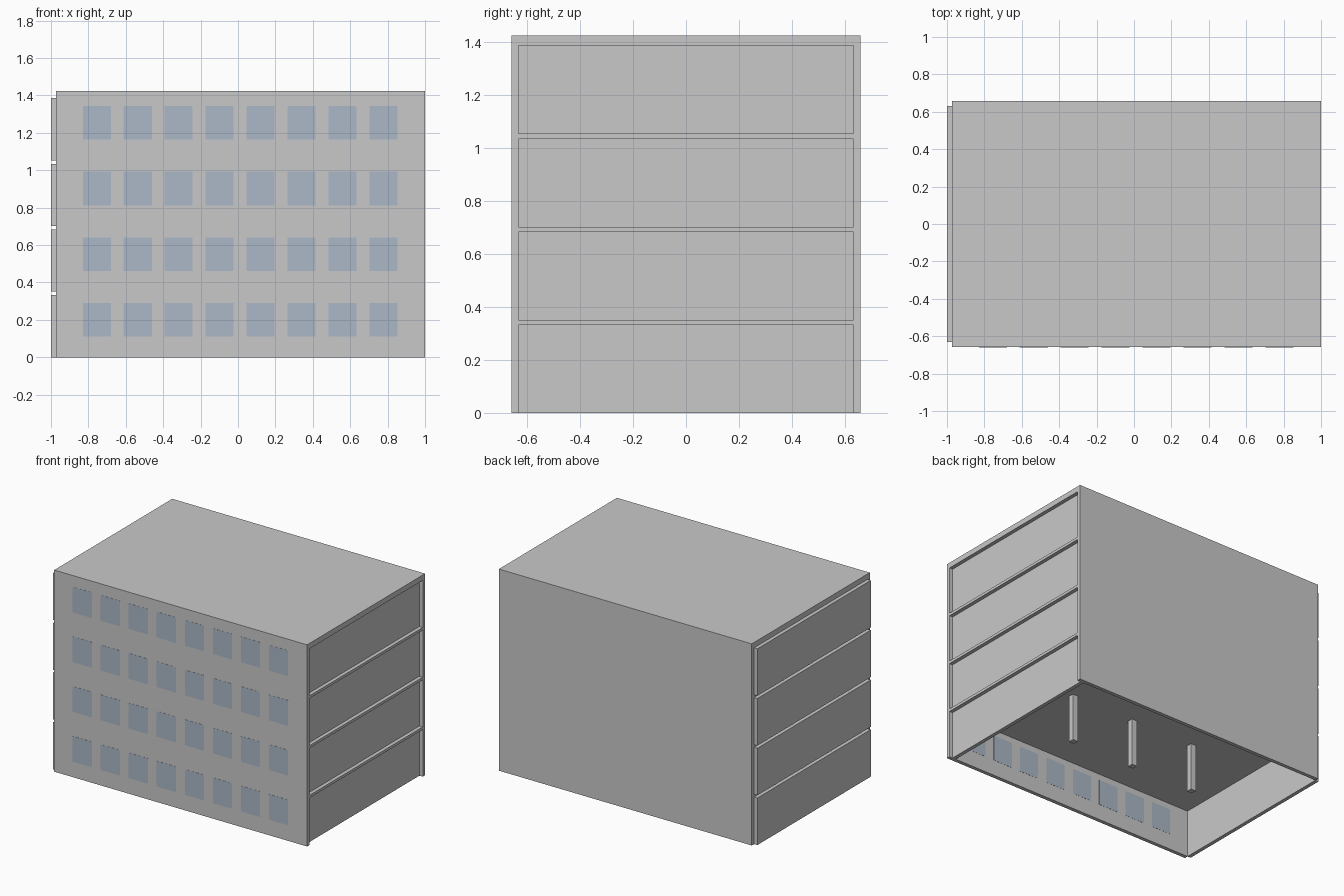
import bpy
import bmesh

cube = bpy.data.objects.get("Cube")
if cube:
    bpy.data.objects.remove(cube, do_unlink=True)


def make_material(name, rgb):
    mat = bpy.data.materials.new(name)
    mat.use_nodes = True
    mat.diffuse_color = (*rgb, 1)
    mat.node_tree.nodes["Principled BSDF"].inputs["Base Color"].default_value = (*rgb, 1)
    return mat


CONCRETE = make_material("light grey concrete", (0.584, 0.584, 0.584))
GLASS = make_material("pale blue glass", (0.413, 0.485, 0.571))


def box(name, xs, ys, zs, mat=CONCRETE):
    """Box spanning the given (low, high) ranges."""
    bm = bmesh.new()
    bmesh.ops.create_cube(bm, size=1)
    for v in bm.verts:
        v.co = [r[0] if c < 0 else r[1] for c, r in zip(v.co, (xs, ys, zs))]
    mesh = bpy.data.meshes.new(name)
    bm.to_mesh(mesh)
    bm.free()
    mesh.materials.append(mat)
    obj = bpy.data.objects.new(name, mesh)
    bpy.context.collection.objects.link(obj)
    return obj


FLOORS = 4
STOREY = 0.351      # floor to floor
ROOM = 0.332        # clear height of a storey
HEIGHT = 1.423
OUT_Y, IN_Y = 0.658, 0.632
WALL = 0.026
LEFT, RIGHT = 1.0, -0.974   # ends of the shell
SHELL_X = (RIGHT, LEFT)

# Long walls and roof
box("front_wall", SHELL_X, (-OUT_Y, -IN_Y), (0, HEIGHT))
box("back_wall", SHELL_X, (IN_Y, OUT_Y), (0, HEIGHT))
box("roof", SHELL_X, (-IN_Y, IN_Y), (HEIGHT - 0.038, HEIGHT))

for floor in range(FLOORS):
    z = floor * STOREY
    level = (z, z + ROOM)

    # Floor slab above each storey, except under the roof
    if floor < FLOORS - 1:
        box(f"floor_slab_{floor + 1}", SHELL_X, (-IN_Y, IN_Y), (z + ROOM, z + STOREY))

    # End panels: recessed on the left, standing out on the right
    for side, end in (("left", LEFT), ("right", RIGHT)):
        box(f"{side}_end_panel_{floor + 1}", (end - 2 * WALL if side == "left" else end - WALL,
            end - WALL if side == "left" else end), (-IN_Y, IN_Y), level)

    # Row of columns down the middle
    for i in range(3):
        x = 0.03 + (i - 1) * 0.49
        box(f"column_{floor + 1}_{i + 1}", (x - 0.02, x + 0.02), (0.0, 0.04), level)

    # Windows set through the front wall
    for i in range(8):
        x = -0.755 + i * 0.219
        box(f"window_{floor + 1}_{i + 1}", (x - 0.075, x + 0.075),
            (-OUT_Y - 0.001, -IN_Y + 0.001), (z + 0.11, z + 0.29), GLASS)
